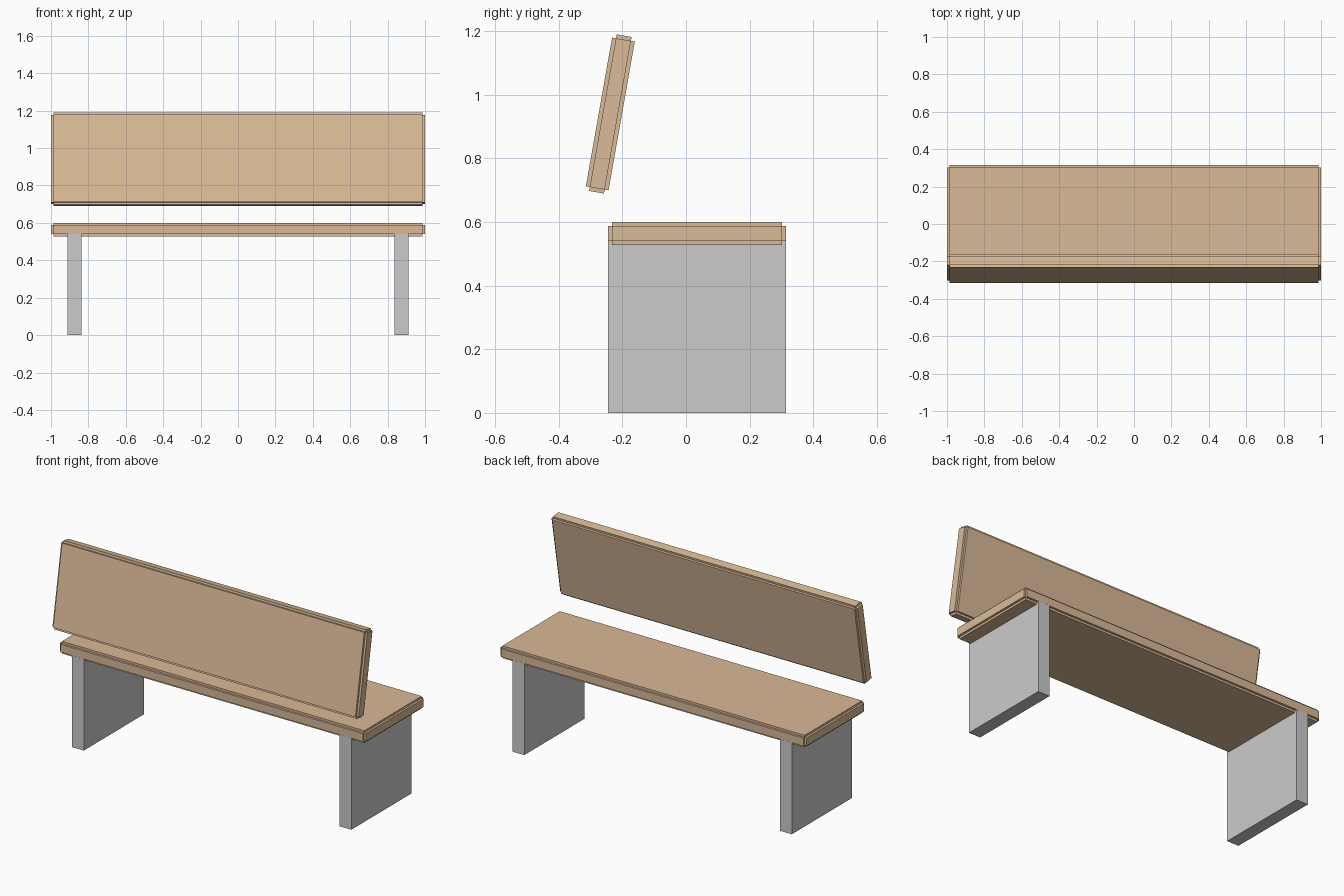
import bpy, bmesh, math
from mathutils import Matrix, Vector

if "Cube" in bpy.data.objects:
    bpy.data.objects.remove(bpy.data.objects["Cube"])

wood = bpy.data.materials.new("wood")
wood.diffuse_color = (0.70, 0.49, 0.31, 1)
wood.use_nodes = True
wood.node_tree.nodes["Principled BSDF"].inputs["Base Color"].default_value = wood.diffuse_color
STEP = 0.0125


def make_object(name, boxes, location, tilt=0.0, material=None):
    """One object from a list of centred box sizes."""
    bm = bmesh.new()
    for size in boxes:
        bmesh.ops.create_cube(bm, size=1, matrix=Matrix.Diagonal((*size, 1)))
    mesh = bpy.data.meshes.new(name)
    bm.to_mesh(mesh)
    bm.free()
    obj = bpy.data.objects.new(name, mesh)
    obj.location = location
    obj.rotation_euler.x = tilt
    if material:
        mesh.materials.append(material)
    bpy.context.collection.objects.link(obj)
    return obj


def plank(name, size, location, tilt=0.0):
    """Plank with stepped edges: three slabs, each full size along one axis."""
    inner = Vector(size) - Vector((2 * STEP,) * 3)
    boxes = []
    for axis in range(3):
        box = inner.copy()
        box[axis] = size[axis]
        boxes.append(box)
    return make_object(name, boxes, location, tilt, wood)


# Seat and reclined backrest
plank("seat", (2.0, 0.56, 0.0725), (0, 0.035, 0.564))
plank("backrest", (2.0, 0.0725, 0.50), (0, -0.238, 0.94), math.radians(-10))

# Slab legs
for side, sx in (("left", -1), ("right", 1)):
    make_object(side + "_leg", [(0.076, 0.56, 0.54)], (sx * 0.874, 0.035, 0.27))
